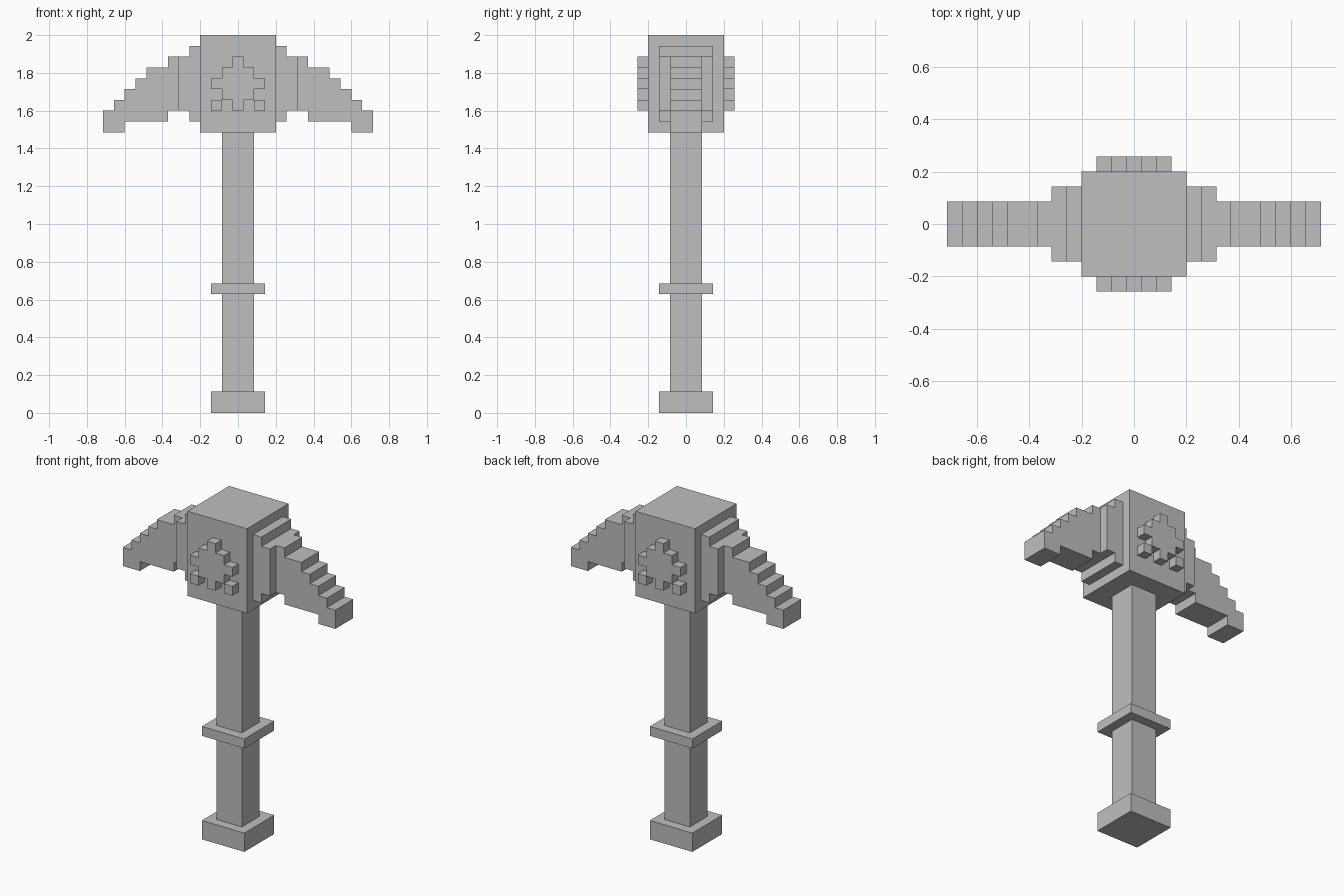
import bpy
import bmesh

cube = bpy.data.objects.get("Cube")
if cube:
    bpy.data.objects.remove(cube, do_unlink=True)

UNIT = 2 / 35  # edge length of one block

grey = bpy.data.materials.new("plain grey")
grey.use_nodes = True
colour = (0.52, 0.52, 0.52, 1)
grey.diffuse_color = colour
grey.node_tree.nodes["Principled BSDF"].inputs["Base Color"].default_value = colour


def slab(name, outline, y0, y1):
    """Extrude an x-z outline, given in blocks, from y0 to y1."""
    bm = bmesh.new()
    face = bm.faces.new([bm.verts.new((x * UNIT, y0 * UNIT, z * UNIT)) for x, z in outline])
    moved = bmesh.ops.extrude_face_region(bm, geom=[face])["geom"]
    verts = [g for g in moved if isinstance(g, bmesh.types.BMVert)]
    bmesh.ops.translate(bm, verts=verts, vec=(0, (y1 - y0) * UNIT, 0))
    bmesh.ops.recalc_face_normals(bm, faces=bm.faces)
    mesh = bpy.data.meshes.new(name)
    bm.to_mesh(mesh)
    bm.free()
    mesh.materials.append(grey)
    obj = bpy.data.objects.new(name, mesh)
    bpy.context.collection.objects.link(obj)
    return obj


def box(name, x0, x1, z0, z1, y0, y1):
    return slab(name, [(x0, z0), (x1, z0), (x1, z1), (x0, z1)], y0, y1)


def post(name, half, z0, z1):
    return box(name, -half, half, z0, z1, -half, half)


def stairs(start, steps):
    """Turn (end, height) steps into a stepped line along x."""
    points = []
    for end, height in steps:
        points += [(start, height), (end, height)]
        start = end
    return points


# Handle and head
post("pommel", 2.5, 0, 2)
post("lower_handle", 1.5, 2, 11)
post("grip_ring", 2.5, 11, 12)
post("upper_handle", 1.5, 12, 26)
post("head_block", 3.5, 26, 35)

# Stepped pick arms with their collars
arm_top = [(6.5, 33), (8.5, 32), (9.5, 31), (10.5, 30), (11.5, 29), (12.5, 28)]
arm_bottom = [(6.5, 28), (10.5, 27), (12.5, 26)]
arm = stairs(5.5, arm_top) + stairs(5.5, arm_bottom)[::-1]
collar = stairs(3.5, [(4.5, 34), (5.5, 33)]) + stairs(3.5, [(4.5, 27), (5.5, 28)])[::-1]
for side, sign in (("left", 1), ("right", -1)):
    slab(side + "_collar", [(sign * x, z) for x, z in collar], -2.5, 2.5)
    slab(side + "_arm", [(sign * x, z) for x, z in arm], -1.5, 1.5)

# Raised block emblem on both head faces
half = [(0.5, 33), (0.5, 32), (1.5, 32), (1.5, 31), (2.5, 31), (2.5, 30),
        (1.5, 30), (1.5, 29), (0.5, 29), (0.5, 28)]
emblem = half + [(-x, z) for x, z in reversed(half)]
for face, y0, y1 in (("front", -4.5, -3.5), ("back", 3.5, 4.5)):
    slab(face + "_emblem", emblem, y0, y1)
    for side, x in (("left", 1.5), ("right", -2.5)):
        box(f"{face}_{side}_emblem_corner", x, x + 1, 28, 29, y0, y1)
